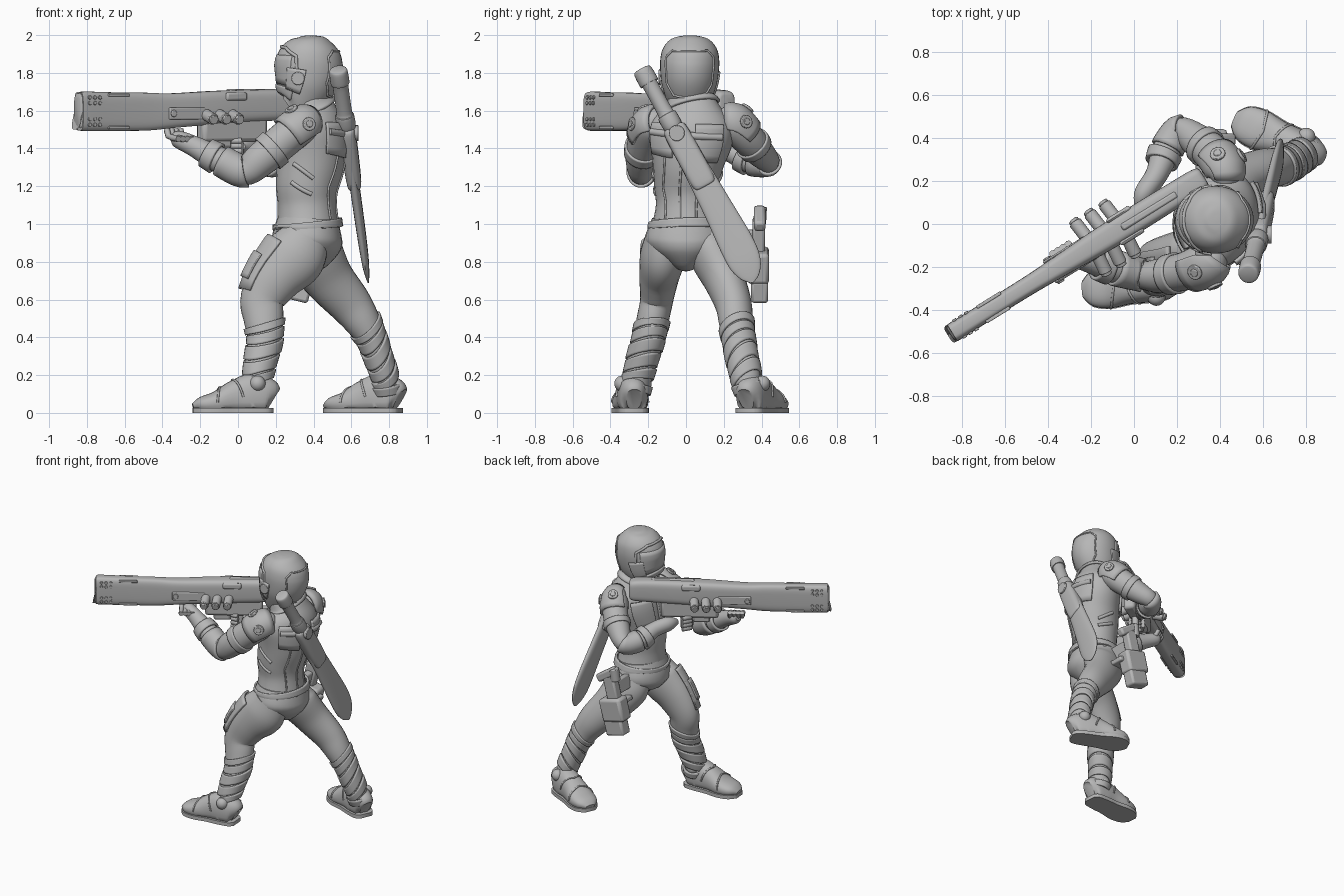
import bpy, bmesh
from math import sin, cos, pi, atan2
from mathutils import Vector, Matrix

if "Cube" in bpy.data.objects:
    bpy.data.objects.remove(bpy.data.objects["Cube"])

grey = bpy.data.materials.new("plain grey")
grey.use_nodes = True
grey.diffuse_color = (0.47, 0.47, 0.47, 1)
grey.node_tree.nodes["Principled BSDF"].inputs["Base Color"].default_value = grey.diffuse_color
X, Y, Z = Vector((1, 0, 0)), Vector((0, 1, 0)), Vector((0, 0, 1))


def finish(name, bm, solid=0, bevel=0):
    bmesh.ops.recalc_face_normals(bm, faces=bm.faces)
    mesh = bpy.data.meshes.new(name)
    bm.to_mesh(mesh)
    bm.free()
    mesh.materials.append(grey)
    ob = bpy.data.objects.new(name, mesh)
    bpy.context.collection.objects.link(ob)
    if solid:
        m = ob.modifiers.new("thickness", "SOLIDIFY")
        m.thickness, m.offset = solid, 0
    if bevel:
        m = ob.modifiers.new("bevel", "BEVEL")
        m.width, m.segments = bevel, 2
    bpy.ops.object.select_all(action="DESELECT")
    ob.select_set(True)
    bpy.context.view_layer.objects.active = ob
    bpy.ops.object.shade_smooth_by_angle(angle=0.7)


class Form:
    """Smooth loft through (x, y, z, a, b) sections, boxier for a low power."""
    def __init__(self, secs, ref=Y, power=1.0, floor=0.0):
        self.s, self.ref, self.p, self.floor = [Vector(q) for q in secs], ref, power, floor

    def at(self, t):
        s, n = self.s, len(self.s)
        t = min(max(t, 0), n - 1)
        i = min(int(t), n - 2)
        f = t - i
        p, q, r, w = s[max(i - 1, 0)], s[i], s[i + 1], s[min(i + 2, n - 1)]
        return q + 0.5 * f * ((r - p) + f * ((2 * p - 5 * q + 4 * r - w) + f * (3 * (q - r) + w - p)))

    def point(self, t, ang, push=0.0):
        c = self.at(t)
        d = (self.at(t + 0.1) - self.at(t - 0.1)).to_3d().normalized()
        v = (self.ref - d * self.ref.dot(d)).normalized()
        u = v.cross(d)
        k, m = [abs(e) ** self.p * (1 if e > 0 else -1) for e in (cos(ang), sin(ang))]
        o = c.to_3d() + u * (max(c[3], 0.004) + push) * k + v * (max(c[4], 0.004) + push) * m
        o.z = max(o.z, self.floor)
        return o

    def skin(self, name, seg=28, per=5):
        self.patch(name, 0, len(self.s) - 1, push=0, seg=seg, rows=(len(self.s) - 1) * per, cap=True)

    def patch(self, name, t0, t1, a0=0, a1=2 * pi, push=0.012, slant=0, seg=28, rows=6, cap=False):
        bm = bmesh.new()
        ring = a1 - a0 > 6.28
        grid = []
        for j in range(rows + 1):
            row = []
            for i in range(seg if ring else seg + 1):
                g = a0 + (a1 - a0) * i / seg
                t = t0 + (t1 - t0) * j / rows + slant * cos(g - 0.8)
                row.append(bm.verts.new(self.point(t, g, push)))
            grid.append(row)
        for r, q in zip(grid, grid[1:]):
            for i in range(seg):
                k = (i + 1) % len(r)
                bm.faces.new((r[i], r[k], q[k], q[i]))
        if cap:
            bm.faces.new(grid[0])
            bm.faces.new(grid[-1])
        finish(name, bm, 0 if cap else 0.016)

    def trim(self, name, keys, r=0.006, push=0.001):
        # raised seam along (t, angle) keys
        pts = [Vector(a).lerp(Vector(b), i / 8) for a, b in zip(keys, keys[1:]) for i in range(9)]
        tube(name, [self.point(p[0], p[1], push) for p in pts], r)


def tube(name, pts, r):
    cu = bpy.data.curves.new(name, "CURVE")
    cu.dimensions, cu.bevel_depth, cu.bevel_resolution, cu.use_fill_caps = "3D", r, 2, True
    sp = cu.splines.new("POLY")
    sp.points.add(len(pts) - 1)
    for p, q in zip(sp.points, pts):
        p.co = (*q, 1)
    cu.materials.append(grey)
    bpy.context.collection.objects.link(bpy.data.objects.new(name, cu))


def cyl(name, p, q, r, bevel=0.004):
    p, q = Vector(p), Vector(q)
    bm = bmesh.new()
    m = Matrix.Translation((p + q) / 2) @ (q - p).to_track_quat("Z", "Y").to_matrix().to_4x4()
    bmesh.ops.create_cone(bm, cap_ends=True, segments=20, radius1=r, radius2=r, depth=(q - p).length, matrix=m)
    finish(name, bm, bevel=bevel)


def box(name, c, size, rot=Matrix(), bevel=0.01):
    bm = bmesh.new()
    bmesh.ops.create_cube(bm, size=1, matrix=Matrix.Translation(c) @ rot @ Matrix.Diagonal((*size, 1)))
    finish(name, bm, bevel=bevel)


def ball(name, c, r):
    bm = bmesh.new()
    bmesh.ops.create_uvsphere(bm, u_segments=20, v_segments=12, radius=r, matrix=Matrix.Translation(c))
    finish(name, bm)


# torso, pelvis and jacket
Form([(.35, 0, .76, .04, .03), (.36, 0, .8, .12, .1), (.365, 0, .87, .18, .19), (.365, 0, .93, .185, .215),
      (.37, 0, 1.03, .16, .18)]).skin("pelvis")
torso = Form([(.37, 0, .98, .165, .185), (.365, 0, 1.1, .155, .16), (.365, 0, 1.2, .165, .17),
              (.385, .01, 1.32, .18, .19), (.4, .025, 1.45, .18, .225), (.405, .03, 1.54, .16, .215),
              (.4, .03, 1.61, .115, .15), (.385, .02, 1.66, .085, .1), (.38, .02, 1.74, .07, .08)],
             Vector((.2, .98, 0)))
torso.skin("jacket")
torso.patch("jacket_hem", -.15, .35, push=.014, slant=.1)
torso.patch("collar", 6.2, 7.1, push=.012)
for s in (-1, 1):
    torso.patch("back_panel", 3.3, 4.9, min(s * .25, s * .95), max(s * .25, s * .95), .012)
    torso.patch("chest_panel", 3, 4.8, pi + min(s * .1, s * .8), pi + max(s * .1, s * .8), .01)
    torso.trim("back_seam", [(.4, s * .5), (2, s * .6), (3.4, s * .5)])
    for k in (1.6, 2.3):
        torso.trim("rib_fold", [(k, s * 1.2), (k + .45, s * 1.9)], .012, -.003)
torso.trim("spine_seam", [(.4, 0), (3.4, 0)])

# helmet with brow, visor, ear and back plates
head = Form([(.28, .01, 1.61, .07, .07), (.315, .01, 1.64, .115, .105), (.35, .015, 1.72, .155, .14),
             (.372, .018, 1.8, .178, .154), (.378, .02, 1.87, .175, .156), (.382, .02, 1.93, .15, .142),
             (.385, .02, 1.975, .1, .105), (.385, .02, 1.994, .05, .055), (.385, .02, 1.998, .01, .01)])
head.skin("helmet", 36)
head.patch("visor", 1.7, 4.2, pi - 1.0, pi + 1.0, -.003)
head.trim("brow_seam", [(2.4, pi - 1.25), (4.2, pi - 1.15), (4.9, pi - .6), (5, pi), (4.9, pi + .6),
                        (4.2, pi + 1.15), (2.4, pi + 1.25)], .009)
head.patch("jaw_guard", .8, 1.6, pi - 1.2, pi + 1.2, .002)
head.trim("back_plate_seam", [(4.9, -.7), (4.9, .7), (4.3, .95), (2.6, .9), (2, .6), (2, -.6), (2.6, -.9),
                              (4.3, -.95), (4.9, -.7)])
for s in (-1, 1):
    head.patch("cheek_plate", 1.5, 3.1, pi + s * 1.2 - .3, pi + s * 1.2 + .3, .002)
    c = head.point(2.4, pi + s * 1.3, .005)
    cyl("ear_disc", c - Y * .015, c + Y * s * .01, .035)


# legs with wrapped shins
def leg(side, secs):
    f = Form(secs)
    f.skin(side + "_leg")
    for i in range(5):
        f.patch(side + "_shin_wrap", .75 + i * .42, 1.1 + i * .42, push=.003 - .003 * (i % 2), slant=.28)
    f.patch(side + "_boot_cuff", .1, .6, push=.01)
    return f


left_leg = leg("left", [(.11, -.27, .1, .062, .065), (.105, -.253, .2, .076, .076), (.14, -.203, .38, .09, .082),
                        (.135, -.175, .5, .106, .085), (.13, -.155, .6, .118, .088), (.2, -.143, .72, .142, .105),
                        (.3, -.125, .83, .165, .118), (.36, -.115, .93, .13, .1)])
right_leg = leg("right", [(.795, .335, .1, .06, .06), (.775, .315, .2, .068, .078), (.712, .28, .38, .076, .083),
                          (.66, .264, .48, .095, .09), (.59, .25, .58, .115, .097), (.48, .2, .71, .135, .108),
                          (.4, .135, .84, .158, .118), (.37, .115, .93, .13, .1)])
left_leg.patch("thigh_plate", 4.1, 6.1, .95 * pi, 1.3 * pi, .014)
left_leg.patch("thigh_plate_pocket", 4.4, 5.2, 1.03 * pi, 1.22 * pi, .026)


# shoes with flat soles and ankle balls
def shoe(side, heel, toe):
    h, d = Vector(heel), (Vector(toe) - Vector(heel)).normalized()
    prof = [(0, .07, .04, .06), (.03, .085, .07, .1), (.11, .09, .08, .12), (.2, .08, .082, .095),
            (.3, .055, .095, .06), (.38, .045, .08, .04), (.425, .035, .035, .015)]
    f = Form([(*(h + d * s + Z * z), a, b) for s, z, a, b in prof], Z, .85, .025)
    f.skin(side + "_shoe")
    f.trim(side + "_toe_seam", [(4, 0), (3.6, pi / 2), (4, pi)])
    f.trim(side + "_instep_seam", [(2.6, 0), (3, pi / 2), (2.6, pi)])
    bm = bmesh.new()
    edge = [f.point(i / 4, 0, .004) for i in range(25)] + [f.point(6 - i / 4, pi, .004) for i in range(25)]
    low = bm.faces.new([bm.verts.new((p.x, p.y, .005)) for p in edge])
    up = bmesh.ops.extrude_face_region(bm, geom=[low])["geom"]
    bmesh.ops.translate(bm, vec=Z * .027, verts=[g for g in up if isinstance(g, bmesh.types.BMVert)])
    bmesh.ops.translate(bm, vec=Z * -.005, verts=bm.verts)
    finish(side + "_sole", bm)
    for s in (-1, 1):
        c = h + d * .085 + d.cross(Z) * s * .057 + Z * .155
        ball(side + "_ankle_ball", c, .042)
        box(side + "_ankle_strap", c - Z * .06, (.05, .03, .1), Matrix.Rotation(atan2(d.y, d.x), 4, "Z"))


shoe("left", (.185, -.275, 0), (-.25, -.305, 0))
shoe("right", (.855, .318, 0), (.47, .485, 0))


# arms with shoulder pads, cuffs and gloves
def arm(side, secs, out):
    f = Form(secs, Z)
    f.skin(side + "_arm")
    f.patch(side + "_gauntlet", 3.9, 4.9, push=.006)
    f.patch(side + "_wrist_cuff", 5.1, 5.5, push=.01)
    f.patch(side + "_elbow_band", 2.4, 2.7, push=.003)
    f.patch(side + "_shoulder_pad", .6, 1.85, out - 1.35, out + 1.35, .01)
    for g in (out - .65, out + .65):
        p, q = f.point(1.25, g, .012), f.point(1.25, g, .026)
        cyl(side + "_pad_ring", p, q, .036)
        cyl(side + "_pad_stud", p, q + (q - p) * .3, .019)


arm("left", [(.39, -.12, 1.54, .04, .05), (.35, -.17, 1.53, .095, .09), (.25, -.215, 1.45, .09, .095),
             (.12, -.24, 1.34, .08, .09), (.03, -.235, 1.28, .065, .075), (-.1, -.2, 1.34, .07, .07),
             (-.23, -.165, 1.41, .052, .055), (-.32, -.14, 1.45, .045, .045), (-.35, -.13, 1.46, .02, .02)], .8)
arm("right", [(.42, .17, 1.54, .04, .05), (.42, .24, 1.54, .085, .09), (.37, .32, 1.46, .088, .09),
              (.29, .39, 1.38, .078, .078), (.21, .435, 1.325, .058, .06), (.15, .34, 1.335, .066, .066),
              (.105, .23, 1.385, .052, .055), (.045, .14, 1.41, .045, .05), (.02, .08, 1.41, .02, .02)], 2.3)

# long shoulder gun, in its own frame: u forward, w sideways
fwd = Vector((-.85, -.527, 0)).normalized()
side = Z.cross(fwd)
R = Matrix.Rotation(atan2(fwd.y, fwd.x), 4, "Z")


def G(u, w, z):
    return Vector((-.27, -.15, z)) + fwd * u + side * w


gun = Form([(*G(u, 0, z), a, b) for u, z, a, b in
            ((-.7, 1.63, .03, .04), (-.68, 1.63, .055, .072), (-.55, 1.63, .06, .082), (-.2, 1.618, .062, .088),
             (.1, 1.6, .05, .092), (.25, 1.595, .045, .1), (.45, 1.595, .044, .102), (.65, 1.597, .046, .104),
             (.675, 1.597, .042, .094), (.685, 1.597, .03, .075))], Z, .5)
gun.skin("gun_body", 40)
box("gun_receiver", G(-.28, 0, 1.5), (.4, .085, .13), R, .02)
box("gun_top_rail", G(-.4, 0, 1.706), (.3, .035, .02), R)
box("gun_magazine", G(-.2, 0, 1.45), (.12, .07, .1), R, .015)
box("gun_grip", G(-.32, 0, 1.41), (.05, .045, .14), R, .015)
for s in (-1, 1):
    for i in range(3):
        u = -.09 - i * .08
        cyl("side_canister", G(u, s * .04, 1.58), G(u + .01, s * .135, 1.555), .031)
        cyl("canister_cap", G(u + .01, s * .135, 1.555), G(u + .012, s * .15, 1.551), .025)
        for z in (1.525, 1.64):
            for k in (0, 1):
                c = G(.57 + i * .032, s * .04, z + k * .03)
                cyl("vent_hole", c, c + side * s * .011, .01, .002)
    box("side_lug", G(.03, s * .053, 1.585), (.23, .014, .065), R, .02)
    cyl("lug_bolt", G(.12, s * .05, 1.585), G(.12, s * .068, 1.585), .018)
    box("rear_lug", G(-.27, s * .06, 1.675), (.13, .025, .045), R, .015)
    for z in (1.683, 1.51):
        box("edge_slot", G(.45, s * .04, z), (.13, .016, .016), R, .004)

# gloved fingers around the fore-end and the grip
for i in range(4):
    u = .0 + i * .028
    tube("left_finger", [G(u, .05, 1.45), G(u, 0, 1.455), G(u, -.05, 1.465), G(u, -.068, 1.5)], .017)
    z = 1.44 - i * .027
    tube("right_finger", [G(-.33, -.06, z), G(-.275, -.035, z), G(-.27, .03, z), G(-.31, .045, z)], .016)

# sword on the back
P, Q = Vector((.53, -.235, 1.82)), Vector((.69, .385, .69))


def sword(name, prof, power=1.0, bend=0.0):
    Form([(*(P.lerp(Q, k) - Y * bend * k ** 9), a, b) for k, a, b in prof], X, power).skin(name, 24)


sword("sword_grip", ((0, .035, .035), (.01, .05, .048), (.065, .052, .05), (.075, .042, .042), (.2, .042, .042),
                     (.22, .052, .05), (.27, .05, .05), (.3, .03, .03)))
sword("sword_blade", ((.28, .055, .02), (.45, .068, .025), (.65, .08, .025), (.82, .092, .022), (.91, .085, .018),
                      (.97, .052, .01), (1, .01, .003)), .8, .035)
sword("scabbard_mount", ((.27, .045, .035), (.29, .064, .044), (.4, .068, .044), (.53, .064, .038),
                         (.55, .04, .028)), .6)
cyl("sword_guard_knob", P.lerp(Q, .3) - X * .05, P.lerp(Q, .3) + X * .06, .042)
tube("sword_strap", [torso.point(4.3, g, .015) for g in (-.9, -.5, 0, .4, .9)], .02)

# holster and pistol on the right thigh
T = Matrix.Rotation(.25, 4, "Y")
box("holster", (.33, .385, .78), (.18, .11, .17), T, .02)
box("holster_pouch", (.31, .39, .655), (.15, .09, .12), T, .015)
box("holster_strap", (.37, .31, .8), (.17, .16, .035), T)
box("holster_hanger", (.35, .28, .92), (.05, .16, .1), T)
box("pistol_body", (.35, .385, .93), (.09, .065, .2), T, .012)
box("pistol_grip", (.39, .39, 1.03), (.17, .06, .06), Matrix.Rotation(.6, 4, "Y"), .015)
cyl("pistol_hammer", (.32, .39, 1.0), (.33, .395, 1.09), .034)
